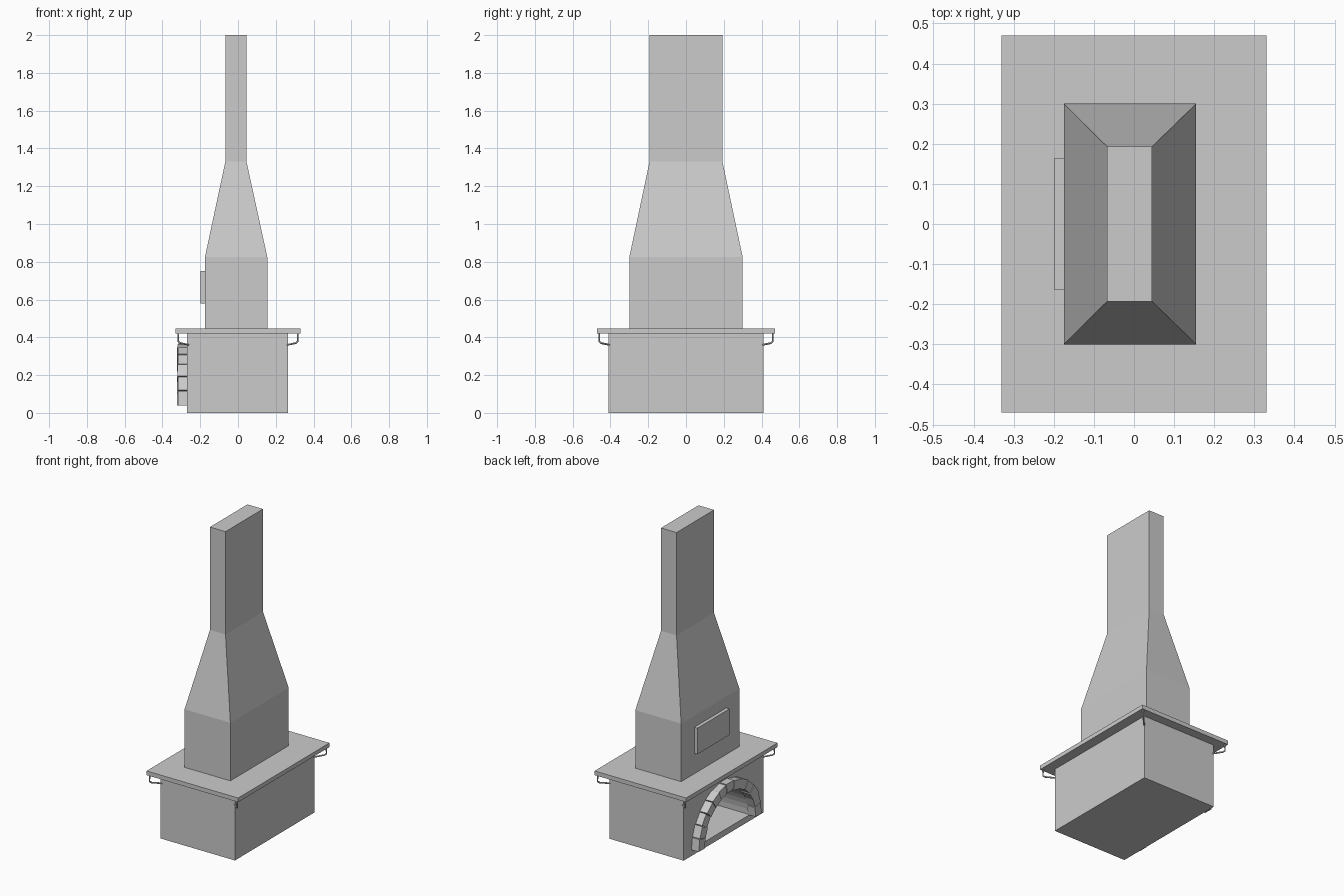
import bpy, bmesh, math, random
from mathutils import Vector

if "Cube" in bpy.data.objects:
    bpy.data.objects.remove(bpy.data.objects["Cube"])

random.seed(4)


def make(name, verts, faces):
    me = bpy.data.meshes.new(name)
    me.from_pydata(verts, [], faces)
    bm = bmesh.new()
    bm.from_mesh(me)
    bmesh.ops.recalc_face_normals(bm, faces=bm.faces)
    bm.to_mesh(me)
    bm.free()
    ob = bpy.data.objects.new(name, me)
    bpy.context.collection.objects.link(ob)
    return ob


def loft(name, rings):
    """Closed solid through a list of equal-length vertex rings."""
    n = len(rings[0])
    faces = [tuple(range(n)), tuple(range((len(rings) - 1) * n, len(rings) * n))]
    for r in range(len(rings) - 1):
        for i in range(n):
            j = (i + 1) % n
            faces.append((r * n + i, r * n + j, (r + 1) * n + j, (r + 1) * n + i))
    return make(name, [v for ring in rings for v in ring], faces)


def rect(x0, x1, y, z):
    return [(x0, -y, z), (x1, -y, z), (x1, y, z), (x0, y, z)]


# Body, table slab, tapering hood with chimney
body = loft("oven_body", [rect(-.27, .265, .41, 0), rect(-.27, .265, .41, .425)])
loft("table_slab", [rect(-.33, .33, .47, .42), rect(-.33, .33, .47, .447)])
loft("hood_and_chimney", [rect(-.175, .155, .30, .44), rect(-.175, .155, .30, .825),
                          rect(-.067, .045, .193, 1.33), rect(-.067, .045, .193, 2)])
loft("hood_panel", [rect(-.198, -.17, .165, .58), rect(-.198, -.17, .165, .75)])

# Arched fire chamber cut into the body
R_IN, R_OUT, CZ = .27, .33, .04


def arch(x):
    return [(x, R_IN * math.cos(a), CZ + R_IN * math.sin(a))
            for a in (math.pi * i / 24 for i in range(25))]


cutter = loft("chamber_cutter", [arch(-.4), arch(.19)])
cutter.hide_render = True
cutter.hide_viewport = False
cutter.display_type = 'WIRE'
mod = body.modifiers.new("chamber", 'BOOLEAN')
mod.operation = 'DIFFERENCE'
mod.solver = 'EXACT'
mod.object = cutter
bpy.context.view_layer.objects.active = body
bpy.ops.object.modifier_apply(modifier=mod.name)
bpy.data.objects.remove(cutter)

# Slightly uneven stones around the arch
N = 13
for k in range(N):
    a0 = math.pi * k / N + (.006 if k else 0)
    a1 = math.pi * (k + 1) / N - (.006 if k < N - 1 else 0)
    front = -.325 + random.uniform(0, .009)
    ro = R_OUT - random.uniform(0, .007)
    ri = R_IN - random.uniform(0, .006)
    prof = [(r * math.cos(a), CZ + r * math.sin(a))
            for r, a in ((ri, a0), (ro, a0), (ro, a1), (ri, a1))]
    loft("arch_stone", [[(x, y, z) for y, z in prof] for x in (front, -.262)])

# Bent rod brackets running diagonally under each slab corner
for sx in (-1, 1):
    for sy in (-1, 1):
        cu = bpy.data.curves.new("corner_bracket", 'CURVE')
        cu.dimensions = '3D'
        cu.bevel_depth = .005
        cu.bevel_resolution = 1
        cu.use_fill_caps = True
        pts = [(.316, .459, .425), (.316, .459, .378), (.308, .451, .37), (.26, .405, .36)]
        sp = cu.splines.new('POLY')
        sp.points.add(len(pts) - 1)
        for p, (x, y, z) in zip(sp.points, pts):
            p.co = (sx * x, sy * y, z, 1)
        bpy.context.collection.objects.link(bpy.data.objects.new("corner_bracket", cu))
